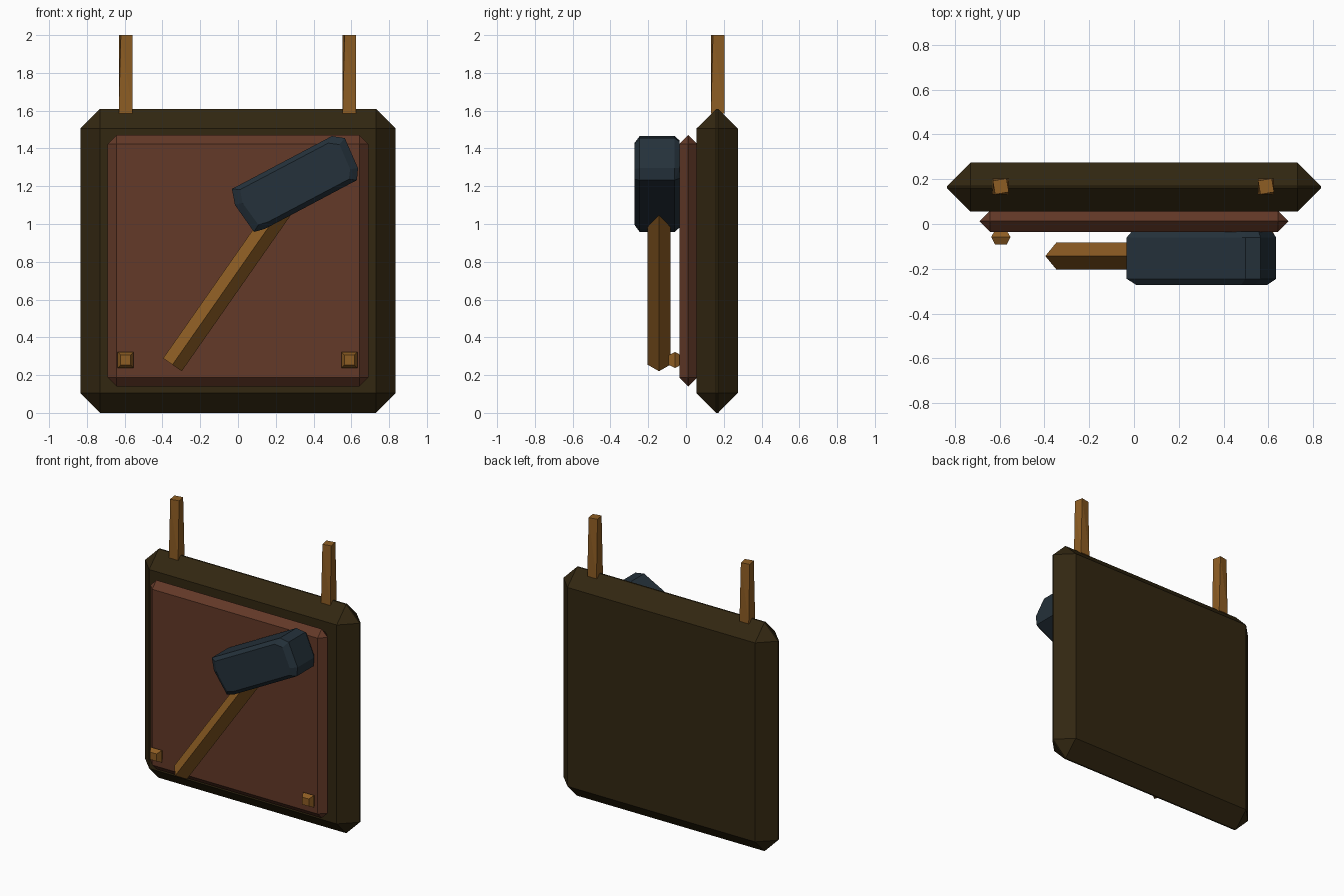
import bpy, bmesh, math
from mathutils import Vector, Matrix

if "Cube" in bpy.data.objects:
    bpy.data.objects.remove(bpy.data.objects["Cube"])


def material(name, rgb):
    m = bpy.data.materials.new(name)
    m.diffuse_color = (*rgb, 1)
    m.use_nodes = True
    m.node_tree.nodes["Principled BSDF"].inputs["Base Color"].default_value = m.diffuse_color
    return m


DARK = material("dark wood", (0.032, 0.020, 0.0055))
RED = material("red brown wood", (0.125, 0.041, 0.021))
OAK = material("golden wood", (0.27, 0.11, 0.017))
IRON = material("blue grey iron", (0.018, 0.031, 0.043))


def hull(name, points, mat):
    """Flat-shaded convex solid around a set of points."""
    bm = bmesh.new()
    for p in points:
        bm.verts.new(p)
    res = bmesh.ops.convex_hull(bm, input=bm.verts)
    loose = {g for g in res["geom_interior"] + res["geom_unused"]
             if isinstance(g, bmesh.types.BMVert)}
    bmesh.ops.delete(bm, geom=list(loose), context="VERTS")
    bmesh.ops.dissolve_limit(bm, angle_limit=0.01, verts=bm.verts, edges=bm.edges)
    bmesh.ops.recalc_face_normals(bm, faces=bm.faces)
    mesh = bpy.data.meshes.new(name)
    bm.to_mesh(mesh)
    bm.free()
    mesh.materials.append(mat)
    ob = bpy.data.objects.new(name, mesh)
    bpy.context.collection.objects.link(ob)
    return ob


def chamfered_box(name, centre, half, c, mat):
    """Box with every edge cut by c."""
    pts = []
    for sx in (-1, 1):
        for sy in (-1, 1):
            for sz in (-1, 1):
                for axis in range(3):
                    p = [h - (0 if i == axis else c) for i, h in enumerate(half)]
                    pts.append(Vector(centre) + Vector((sx * p[0], sy * p[1], sz * p[2])))
    return hull(name, pts, mat)


def square(r, turn=0):
    """Corners of a square with half width r."""
    return [(r * math.sqrt(2) * math.cos(math.radians(45 + 90 * i + turn)),
             r * math.sqrt(2) * math.sin(math.radians(45 + 90 * i + turn))) for i in range(4)]


# Board and raised panel
chamfered_box("board", (0, 0.165, 0.805), (0.835, 0.11, 0.805), 0.105, DARK)
chamfered_box("panel", (0, 0.0125, 0.805), (0.69, 0.0475, 0.665), 0.0465, RED)

# Hanging posts (slightly twisted) and pegs (double-tapered)
for side, x in (("left", -0.595), ("right", 0.59)):
    pts = [(x + a, 0.168 + b, z) for z, r, t in ((1.585, 0.036, 0), (2.0, 0.031, 10))
           for a, b in square(r, t)]
    hull(side + "_post", pts, OAK)
    pts = [(x + a, y, 0.28 + b) for y, r in ((-0.092, 0.026), (-0.058, 0.043), (-0.028, 0.026))
           for a, b in square(r)]
    hull(side + "_peg", pts, OAK)

# Hammer handle: diamond section
handle_dir = Vector((0.573, 0, 0.82))
across = Vector((0.82, 0, -0.573))
start = Vector((-0.347, -0.143, 0.255))
hull("hammer_handle",
     [start + handle_dir * d + o * 0.06 * s
      for d in (0, 1.05) for o in (across, Vector((0, 1, 0))) for s in (-1, 1)], OAK)

# Hammer head: uneven chamfered block
outline = [(-0.314, 0.127), (-0.338, 0.044), (-0.313, -0.129), (-0.254, -0.141),
           (0.297, -0.132), (0.331, -0.078), (0.341, 0.095), (0.285, 0.136)]
tilt = Matrix.Rotation(-math.radians(27), 3, "Y")
head = []
for y, su, sv in ((-0.273, 0.88, 0.82), (-0.245, 1, 1), (-0.06, 1, 1), (-0.034, 0.95, 0.86)):
    head += [Vector((0.305, 0, 1.215)) + tilt @ Vector((u * su, y, v * sv)) for u, v in outline]
hull("hammer_head", head, IRON)
